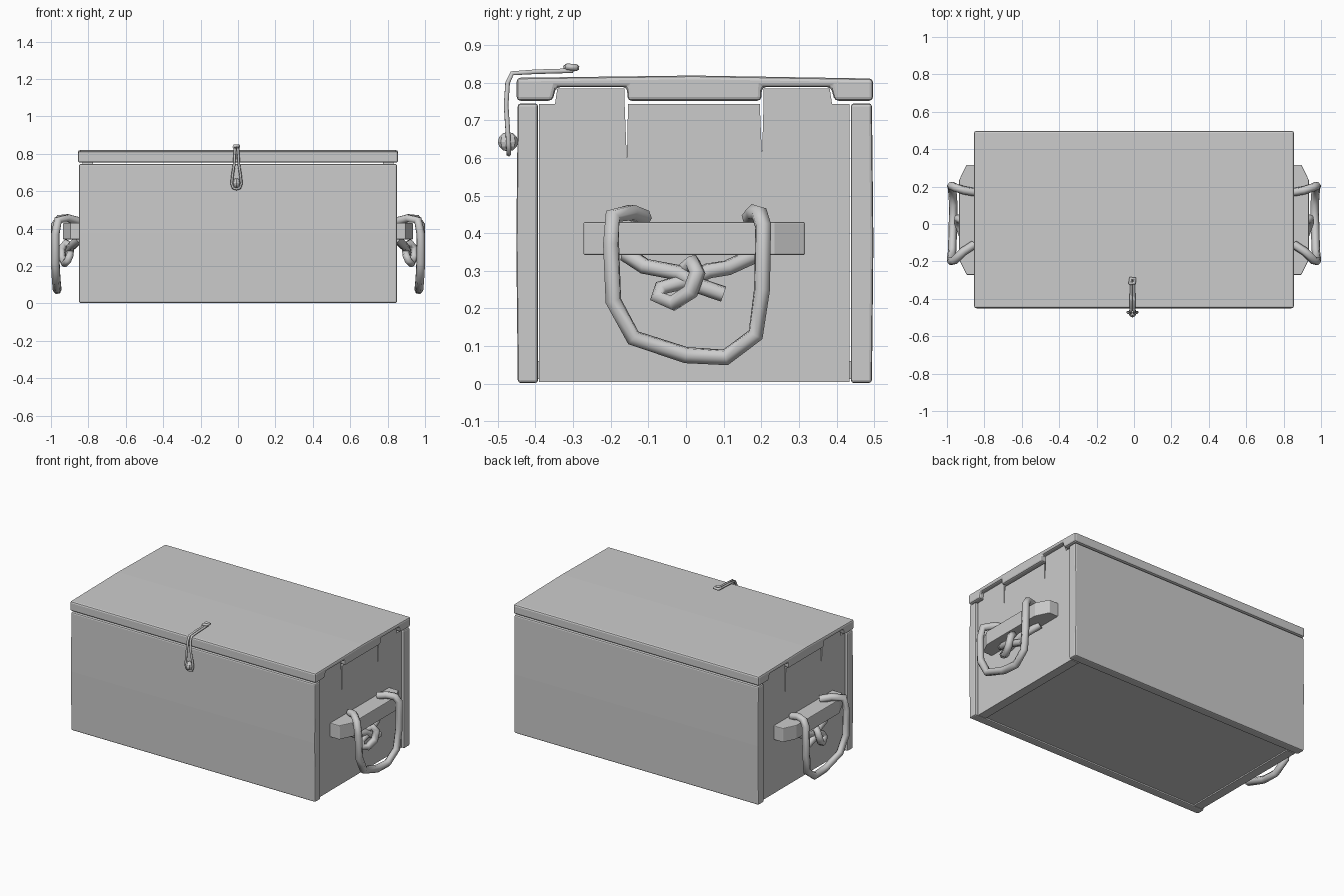
import bpy, bmesh
from mathutils import Vector

if "Cube" in bpy.data.objects:
    bpy.data.objects.remove(bpy.data.objects["Cube"])

AXES = {'x': lambda a, b, t: (t, a, b), 'z': lambda a, b, t: (a, b, t)}


def prism(name, profile, axis, lo, hi, bevel=0.0):
    """Extrude a closed 2D profile along an axis."""
    bm = bmesh.new()
    place = AXES[axis]
    base = bm.faces.new([bm.verts.new(place(a, b, lo)) for a, b in profile])
    ext = bmesh.ops.extrude_face_region(bm, geom=[base])
    moved = [v for v in ext['geom'] if isinstance(v, bmesh.types.BMVert)]
    bmesh.ops.translate(bm, verts=moved, vec=Vector(place(0, 0, hi - lo)))
    bmesh.ops.recalc_face_normals(bm, faces=bm.faces)
    me = bpy.data.meshes.new(name)
    bm.to_mesh(me)
    bm.free()
    ob = bpy.data.objects.new(name, me)
    bpy.context.collection.objects.link(ob)
    if bevel:
        m = ob.modifiers.new('soft_edges', 'BEVEL')
        m.width, m.segments, m.limit_method = bevel, 2, 'ANGLE'
    return ob


def rope(name, points, radius, side=1, closed=False):
    """Six-sided tube along a polyline."""
    cu = bpy.data.curves.new(name, 'CURVE')
    cu.dimensions = '3D'
    cu.bevel_depth, cu.bevel_resolution, cu.use_fill_caps = radius, 1, True
    sp = cu.splines.new('POLY')
    sp.points.add(len(points) - 1)
    for p, (x, y, z) in zip(sp.points, points):
        p.co = (x * side, y, z, 1)
    sp.use_cyclic_u = closed
    ob = bpy.data.objects.new(name, cu)
    bpy.context.collection.objects.link(ob)
    return ob


# long boards, with a faint ridge at mid height
prism('front_board', [(-.447, .002), (-.451, .375), (-.447, .745), (-.393, .745), (-.393, .002)],
      'x', -.85, .85, .008)
prism('back_board', [(.494, .002), (.498, .375), (.494, .745), (.438, .745), (.438, .002)],
      'x', -.85, .85, .008)
prism('bottom_board', [(-.40, .012), (.445, .012), (.445, .06), (-.40, .06)], 'x', -.81, .81)

# lid, slightly crowned, grooved underneath for the end-board tabs
prism('lid', [(-.45, .752), (-.355, .752), (-.345, .788), (-.157, .788), (-.155, .752),
              (.20, .752), (.202, .788), (.385, .788), (.395, .752), (.497, .752),
              (.497, .811), (.02, .819), (-.45, .813)], 'x', -.855, .855, .010)

# end boards with two tabs and split lines
end_profile = [(-.39, .004), (.434, .004), (.434, .744), (.388, .744), (.382, .784),
               (.206, .784), (.206, .742), (.202, .60), (.196, .744), (-.154, .744),
               (-.157, .59), (-.163, .742), (-.163, .784), (-.342, .784), (-.348, .744), (-.39, .744)]
loop = [(.855, -.11, .44), (.91, -.145, .455), (.962, -.195, .445), (.977, -.199, .37),
        (.978, -.193, .22), (.972, -.14, .122), (.968, .0, .076), (.966, .105, .070),
        (.972, .185, .13), (.978, .202, .25), (.977, .205, .42), (.955, .195, .452),
        (.91, .18, .455), (.855, .17, .44)]
strand_a = [(.85, -.16, .345), (.885, -.11, .312), (.90, -.02, .295), (.91, .03, .262), (.91, .10, .238)]
strand_b = [(.85, .18, .34), (.885, .11, .308), (.895, .06, .300), (.90, -.01, .270), (.90, -.065, .255),
            (.91, -.075, .23), (.925, -.035, .214), (.942, .012, .245), (.942, .030, .295),
            (.92, .018, .322), (.885, -.005, .30)]
for tag, s in (('right', 1), ('left', -1)):
    prism(tag + '_end_board', end_profile, 'x', .775 * s, .832 * s)
    # tapered batten carrying the rope
    prism(tag + '_handle_batten', [(.82 * s, -.272), (.895 * s, -.272), (.935 * s, -.19),
                                   (.935 * s, .235), (.895 * s, .316), (.82 * s, .316)], 'z', .342, .43, .004)
    # rope handle and its knot
    rope(tag + '_rope_handle', loop, .023, s)
    rope(tag + '_knot_strand_a', strand_a, .022, s)
    rope(tag + '_knot_strand_b', strand_b, .022, s)

# thin closing cord: a teardrop loop hanging over the front edge
half = [(.007, -.30, .832), (.008, -.40, .829), (.008, -.462, .825), (.009, -.474, .80),
        (.013, -.478, .74), (.022, -.474, .68), (.026, -.472, .64), (.018, -.471, .617)]
cord = half + [(0, -.471, .611)] + [(-x, y, z) for x, y, z in reversed(half)]
rope('closing_cord', [(x - .008, y, z) for x, y, z in cord], .007)
rope('cord_top_knot', [(-.022, -.316, .832), (-.018, -.318, .842), (.004, -.316, .842),
                       (.006, -.292, .840), (-.018, -.290, .840), (-.020, -.312, .836)], .009)

# peg holding the cord
bm = bmesh.new()
bmesh.ops.create_uvsphere(bm, u_segments=8, v_segments=6, radius=1)
bmesh.ops.scale(bm, vec=(.022, .027, .026), verts=bm.verts)
bmesh.ops.translate(bm, vec=(-.008, -.473, .643), verts=bm.verts)
me = bpy.data.meshes.new('closing_peg')
bm.to_mesh(me)
bm.free()
bpy.context.collection.objects.link(bpy.data.objects.new('closing_peg', me))
